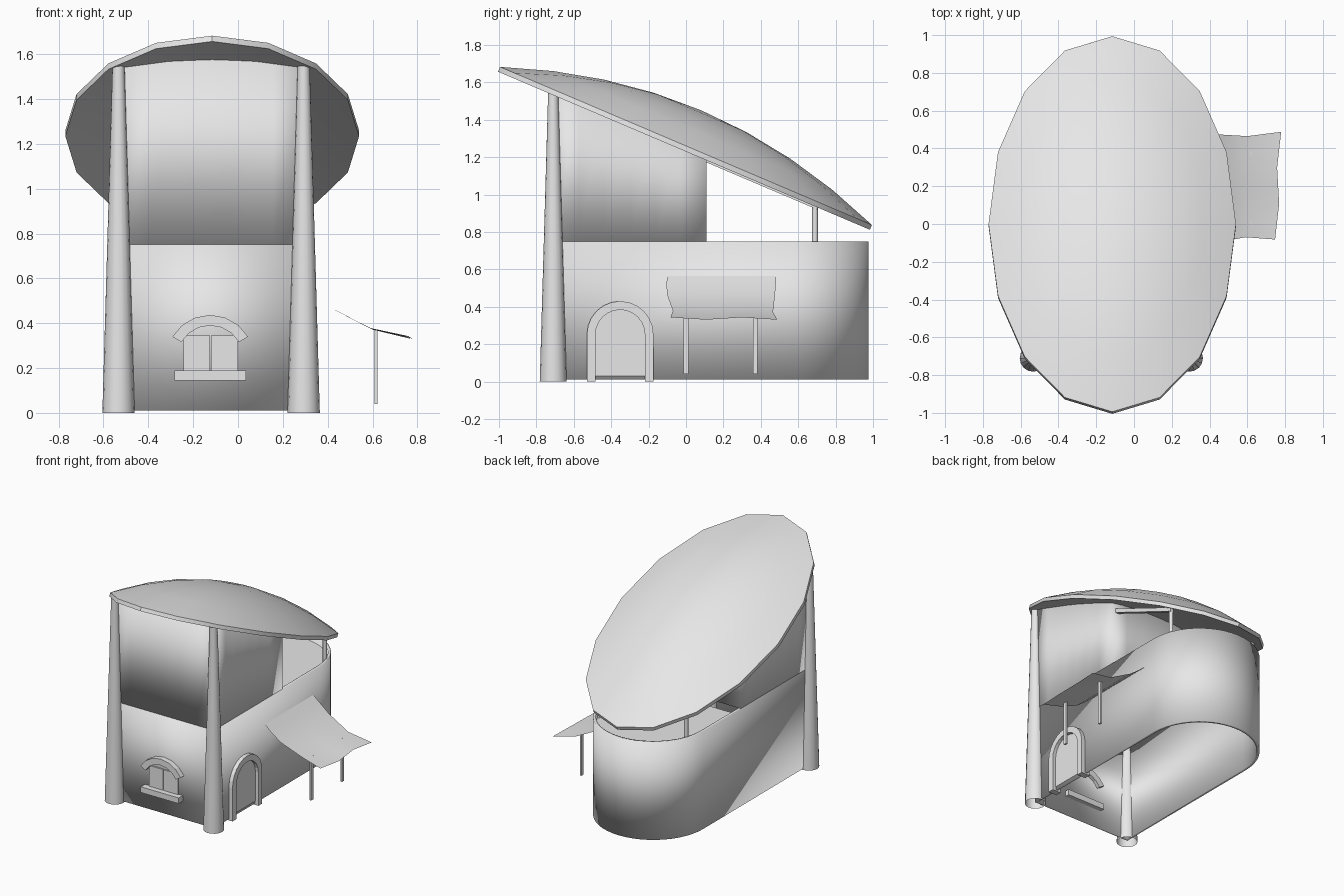
import bpy, bmesh, math
from mathutils import Vector, Matrix

if "Cube" in bpy.data.objects:
    bpy.data.objects.remove(bpy.data.objects["Cube"])

grey = bpy.data.materials.new("plain light grey")
grey.use_nodes = True
grey.diffuse_color = (0.8, 0.8, 0.8, 1)
grey.node_tree.nodes["Principled BSDF"].inputs["Base Color"].default_value = (0.8, 0.8, 0.8, 1)

CX = -0.12            # middle of the house
HALF = 0.415          # half width, also radius of the round back
FRONT, BACK_C, STEP = -0.71, 0.56, 0.11
RIM, TILT = 1.26, math.atan(0.425)
ROOF_W, ROOF_L = 0.655, 1.08


def make(name, verts, faces, smooth=None, fix=True):
    mesh = bpy.data.meshes.new(name)
    mesh.from_pydata([tuple(v) for v in verts], [], faces)
    if fix:
        bm = bmesh.new()
        bm.from_mesh(mesh)
        bmesh.ops.recalc_face_normals(bm, faces=bm.faces)
        bm.to_mesh(mesh)
        bm.free()
    mesh.materials.append(grey)
    obj = bpy.data.objects.new(name, mesh)
    bpy.context.collection.objects.link(obj)
    if smooth:
        bpy.ops.object.select_all(action='DESELECT')
        obj.select_set(True)
        bpy.context.view_layer.objects.active = obj
        bpy.ops.object.shade_smooth_by_angle(angle=math.radians(smooth))
    return obj


def box(name, lo, hi):
    verts = [(x, y, z) for x in (lo[0], hi[0]) for y in (lo[1], hi[1]) for z in (lo[2], hi[2])]
    faces = [(0, 1, 3, 2), (4, 6, 7, 5), (0, 4, 5, 1), (2, 3, 7, 6), (0, 2, 6, 4), (1, 5, 7, 3)]
    return make(name, verts, faces)


def lathe(name, profile, n, smooth, sx=1, sy=1, matrix=Matrix()):
    # profile of (radius, height); zero radius closes to a point
    verts, rings, faces = [], [], []
    for r, h in profile:
        count = n if r > 0 else 1
        rings.append([len(verts) + i % count for i in range(n)])
        for i in range(count):
            a = math.tau * i / n
            verts.append(matrix @ Vector((r * sx * math.sin(a), r * sy * math.cos(a), h)))
    for a, b in zip(rings, rings[1:]):
        for i in range(n):
            j = (i + 1) % n
            faces.append(tuple(dict.fromkeys((a[i], a[j], b[j], b[i]))))
    return make(name, verts, faces, smooth)


def strip_wall(name, plan, bottom, top):
    # counter-clockwise closed plan, thickened inward
    n = len(plan)
    verts = [(x, y, bottom) for x, y in plan] + [(x, y, top(x, y)) for x, y in plan]
    faces = [(i, (i + 1) % n, n + (i + 1) % n, n + i) for i in range(n)]
    obj = make(name, verts, faces, 30, fix=False)
    mod = obj.modifiers.new("thickness", 'SOLIDIFY')
    mod.thickness, mod.offset = 0.02, -1
    return obj


def band(name, outer, inner, place, d0, d1):
    # solid strip between two matching lines, from depth d0 to d1
    n = len(outer)
    verts = [place(a, z, d) for d in (d0, d1) for line in (outer, inner) for a, z in line]
    faces = []
    for i in range(n - 1):
        o, p = i, n + i
        for a, b in ((o, p), (p, p + 2 * n), (p + 2 * n, o + 2 * n), (o + 2 * n, o)):
            faces.append((a, a + 1, b + 1, b))
    for i in (0, n - 1):
        faces.append((i, n + i, 3 * n + i, 2 * n + i))
    return make(name, verts, faces)


def arc(cx, cz, r, half_angle, n):
    angles = [math.radians(half_angle) * (2 * i / n - 1) for i in range(n + 1)]
    return [(cx + r * math.sin(a), cz + r * math.cos(a)) for a in angles]


def under_roof(x, y):
    # height of the roof underside, just inside the shell
    z, s, c = 0.0, math.sin(TILT), math.cos(TILT)
    for _ in range(12):
        u = y * c - z * s
        n = -0.02 + 0.085 * (1 - ((x - CX) / ROOF_W) ** 2 - (u / ROOF_L) ** 2)
        z = (n - y * s) / c
    return RIM + z


# Tilted, domed oval roof
radii = [0, 0.25, 0.5, 0.75, 1]
profile = [(r, 0.207 * (1 - r * r)) for r in radii]
profile += [(r, -0.028 + 0.085 * (1 - r * r)) for r in reversed(radii)]
tilt = Matrix.Translation((CX + 0.005, 0, RIM)) @ Matrix.Rotation(-TILT, 4, 'X')
lathe("roof", profile, 16, 30, ROOF_W, ROOF_L, tilt)

# Lower walls with the round back
back_arc = [(CX + HALF * math.cos(math.pi * i / 24), BACK_C + HALF * math.sin(math.pi * i / 24))
            for i in range(25)]
lower_plan = [(CX - HALF, FRONT), (CX + HALF, FRONT)] + back_arc
strip_wall("lower_wall", lower_plan, 0.01, lambda x, y: 0.75)

# Tall front walls reaching up to the roof
corners = [Vector(p) for p in ((CX - HALF, FRONT), (CX + HALF, FRONT),
                               (CX + HALF, STEP), (CX - HALF, STEP))]
upper_plan = [tuple(a.lerp(b, i / 6)) for a, b in zip(corners, corners[1:] + corners[:1])
              for i in range(6)]
strip_wall("upper_wall", upper_plan, 0.75, under_roof)

# Terrace floor
floor_plan = [(CX + HALF - 0.01, STEP)] + [(CX + (x - CX) * 0.98, y - 0.01) for x, y in back_arc]
floor_plan.append((CX - HALF + 0.01, STEP))
make("terrace_floor", [(x, y, 0.7) for x, y in floor_plan], [tuple(range(len(floor_plan)))], fix=False)

for side, word in ((-1, "right"), (1, "left")):
    # Tapered front column
    lathe(word + "_column", [(0.072, 0), (0.027, 1.55)], 16, 40,
          matrix=Matrix.Translation((CX + side * 0.413, FRONT, 0)))
    # Terrace post and sloping roof beam
    px = CX + side * 0.365
    lathe(word + "_roof_post", [(0, 0.7), (0.015, 0.7), (0.015, 0.95), (0, 0.95)], 12, 40,
          matrix=Matrix.Translation((px, 0.69, 0)))
    beam = box(word + "_roof_beam", (px - 0.015, STEP, 0), (px + 0.015, 0.7, 0.03))
    for v in beam.data.vertices:
        v.co.z += 0.925 + (0.69 - v.co.y) * 0.425


# Arched door surround on the left wall
def on_side(a, z, d):
    return (CX + HALF + d, a, z)


def door_line(half):
    return [(-0.352 - half, 0)] + arc(-0.352, 0.252, half, 90, 12) + [(-0.352 + half, 0)]


band("door_surround", door_line(0.178), door_line(0.132), on_side, -0.04, 0.03)
door_face = [on_side(a, max(z, 0.03), 0.005) for a, z in door_line(0.132)]
make("door", door_face, [tuple(range(len(door_face)))], fix=False).data.flip_normals()


# Front window: curved hood, sill and two leaves
def on_front(a, z, d):
    return (a, FRONT - d, z)


band("window_hood", arc(-0.124, 0.242, 0.195, 60, 6), arc(-0.124, 0.242, 0.148, 60, 6),
     on_front, -0.04, 0.04)
box("window_sill", (-0.283, FRONT - 0.05, 0.145), (0.035, FRONT + 0.05, 0.188))
for x0, word in ((-0.243, "right"), (-0.12, "left")):
    box(word + "_window_leaf", (x0, FRONT - 0.009, 0.188), (x0 + 0.119, FRONT + 0.005, 0.345))

# Cloth awning, sagging and slightly ragged
slope = [(0.295, 0.565), (0.35, 0.52), (0.43, 0.46), (0.595, 0.375), (0.755, 0.337)]
near = [-0.1, -0.105, -0.1, -0.07, -0.082]
far = [0.48, 0.48, 0.475, 0.465, 0.488]
COLS = 6
cloth = []
for k, (x, z) in enumerate(slope):
    for i in range(COLS + 1):
        t = i / COLS
        wave = math.cos(t * math.tau * 1.5) * (k / 4) ** 2
        cloth.append((x - 0.008 * wave + 0.016 * t * (k == 4), near[k] + (far[k] - near[k]) * t,
                      z + 0.006 * wave))
W = COLS + 1
make("awning", cloth, [(k * W + i, (k + 1) * W + i, (k + 1) * W + i + 1, k * W + i + 1)
                       for k in range(4) for i in range(COLS)], 30, fix=False)
for y, word in ((0.0, "front"), (0.37, "back")):
    box(word + "_awning_pole", (0.608, y - 0.013, 0.04), (0.622, y + 0.013, 0.37))
